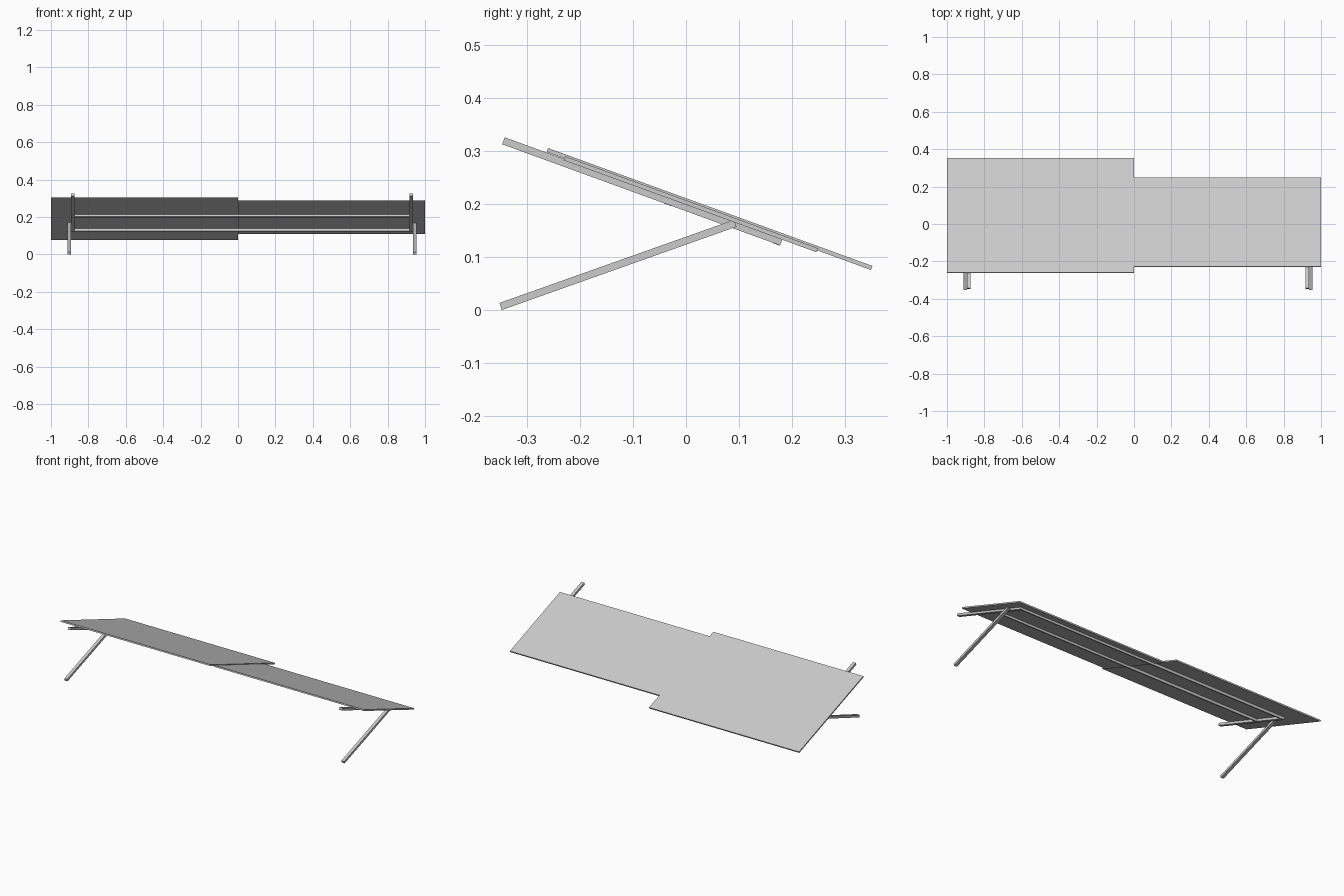
import bpy
from math import atan2, hypot, radians
from mathutils import Matrix, Vector

default = bpy.data.objects.get("Cube")
if default:
    bpy.data.objects.remove(default, do_unlink=True)

grey = bpy.data.materials.new("light_grey")
grey.use_nodes = True
colour = (0.6, 0.6, 0.6, 1)
grey.diffuse_color = colour
grey.node_tree.nodes["Principled BSDF"].inputs["Base Color"].default_value = colour


def board(name, x_range, start, end, thick):
    """Box spanning x_range, tilted so its centre line runs start -> end in (y, z)."""
    (x0, x1), (y0, z0), (y1, z1) = x_range, start, end
    bpy.ops.mesh.primitive_cube_add(size=1)
    obj = bpy.context.object
    obj.name = name
    place = (Matrix.Translation(Vector(((x0 + x1) / 2, (y0 + y1) / 2, (z0 + z1) / 2)))
             @ Matrix.Rotation(atan2(z1 - z0, y1 - y0), 4, "X")
             @ Matrix.Diagonal((x1 - x0, hypot(y1 - y0, z1 - z0), thick, 1)))
    obj.data.transform(place)
    obj.data.materials.append(grey)
    return obj


# Two overlapping sloping panels
board("large_panel", (-1, 0), (-0.2615, 0.302), (0.3505, 0.0795), 0.008)
board("small_panel", (0, 1), (-0.2295, 0.2866), (0.2475, 0.113), 0.008)

# Sloping beam and leg at each end, the leg on the outer side
BAR = 0.019
for side, joint, out in (("right", -0.893, -1), ("left", 0.936, 1)):
    inner = sorted((joint, joint - out * BAR))
    outer = sorted((joint, joint + out * BAR))
    board(side + "_beam", inner, (-0.3445, 0.3195), (0.18, 0.1286), 0.014)
    board(side + "_leg", outer, (-0.35, 0.0068), (0.093, 0.164), 0.014)

# Long rails between the beams, square in section and tilted with them
tilt = Matrix.Rotation(radians(-20), 2)
half = tilt @ Vector((0.007, 0))
for name, centre in (("upper_rail", (-0.033, 0.2055)), ("lower_rail", (0.173, 0.1305))):
    c = Vector(centre)
    board(name, (-0.874, 0.917), c - half, c + half, 0.014)
